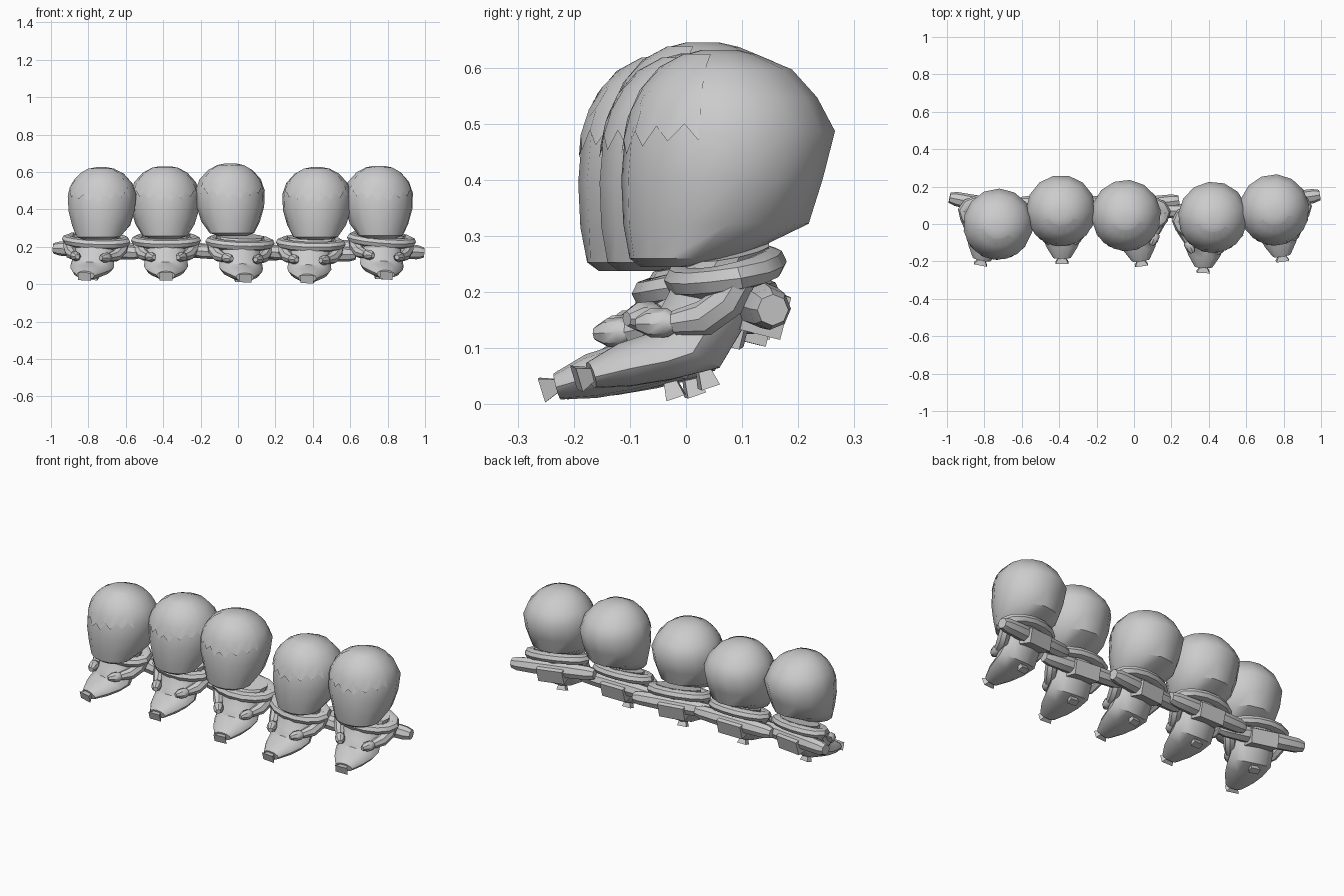
import bpy, bmesh, math
from math import sin, cos, pi, radians
from mathutils import Vector, Matrix

if "Cube" in bpy.data.objects:
    bpy.data.objects.remove(bpy.data.objects["Cube"], do_unlink=True)

GREY = (0.6, 0.6, 0.6, 1)
mat = bpy.data.materials.new("plain_grey")
mat.use_nodes = True
mat.diffuse_color = GREY
mat.node_tree.nodes["Principled BSDF"].inputs["Base Color"].default_value = GREY


def finish(name, bm, matrix, angle=40):
    bmesh.ops.recalc_face_normals(bm, faces=bm.faces[:])
    mesh = bpy.data.meshes.new(name)
    bm.to_mesh(mesh)
    bm.free()
    mesh.transform(matrix)
    mesh.materials.append(mat)
    obj = bpy.data.objects.new(name, mesh)
    bpy.context.collection.objects.link(obj)
    bpy.ops.object.select_all(action="DESELECT")
    obj.select_set(True)
    bpy.context.view_layer.objects.active = obj
    bpy.ops.object.shade_smooth_by_angle(angle=radians(angle))


def loft(bm, rings, wrap=True, closed=False):
    """Skin a list of point rings; open lofts get end caps."""
    rows = [[bm.verts.new(p) for p in ring] for ring in rings]
    n = len(rows[0])
    pairs = list(zip(rows, rows[1:])) + ([(rows[-1], rows[0])] if closed else [])
    for a, b in pairs:
        for i in range(n if wrap else n - 1):
            j = (i + 1) % n
            bm.faces.new((a[i], a[j], b[j], b[i]))
    if wrap and not closed:
        bm.faces.new(rows[0])
        bm.faces.new(rows[-1])


def tube(bm, points, radii, sides=8, closed=False, flat=1.0):
    """Round tube along a path, optionally flattened in height."""
    pts = [Vector(p) for p in points]
    n = len(pts)
    rings = []
    for i, p in enumerate(pts):
        nxt = pts[(i + 1) % n] if closed else pts[min(i + 1, n - 1)]
        prv = pts[i - 1] if closed else pts[max(i - 1, 0)]
        d = (nxt - prv).normalized()
        side = d.cross(Vector((0, 0, 1))).normalized()
        up = side.cross(d) * flat
        rings.append([p + radii[i] * (side * cos(2 * pi * k / sides) + up * sin(2 * pi * k / sides))
                      for k in range(sides)])
    loft(bm, rings, closed=closed)


def block(bm, center, size, tilt=0.0, flare=1.0):
    """Four-sided block whose -y end is scaled by flare."""
    hx, hy, hz = (s / 2 for s in size)
    rot = Matrix.Translation(center) @ Matrix.Rotation(tilt, 4, "X")
    loft(bm, [[rot @ Vector((sx * hx * f, y, sz * hz * f))
               for sx, sz in ((-1, -1), (1, -1), (1, 1), (-1, 1))]
              for y, f in ((hy, 1), (-hy, flare))])


# Head rings: height, half width, front y, rear y
HEAD = [(.243, .075, -.08, .0), (.258, .12, -.1, .09), (.32, .158, -.112, .22),
        (.40, .182, -.115, .245), (.485, .187, -.108, .267), (.545, .165, -.088, .235),
        (.595, .12, -.05, .19), (.622, .07, .0, .125), (.63, .03, .03, .09)]


def head_point(row, angle, grow=0.0):
    """Point on the head at a fractional ring row; angle 0 faces front."""
    i = min(int(row), len(HEAD) - 2)
    z, w, front, rear = (a + (b - a) * (row - i) for a, b in zip(HEAD[i], HEAD[i + 1]))
    mid = front + (rear - front) * .5
    depth = (rear - front) * .5 + grow
    return Vector(((w + grow) * sin(angle), mid - depth * cos(angle), z + grow * .3))


def build_head(name, matrix):
    bm = bmesh.new()
    sides = 14
    loft(bm, [[head_point(r, 2 * pi * (k + .5) / sides) for k in range(sides)]
              for r in range(len(HEAD))])
    finish(name + "head", bm, matrix)
    # Fringe with a jagged lower edge
    bm = bmesh.new()
    cols = 15
    columns = []
    for k in range(cols):
        a = radians(-65 + 130 * k / (cols - 1))
        low = 3.4 + (.4 if k % 2 else 0) + .4 * abs(sin(a * 1.5))
        columns.append([head_point(low + (7 - low) * t / 4, a, .003) for t in range(5)])
    loft(bm, columns, wrap=False)
    finish(name + "fringe", bm, matrix)


# Body sections: y, z, lean of the section, half width, half thickness
BODY = [(.05, .262, 12, .13, .075), (.03, .205, 5, .108, .082), (.005, .145, -3, .112, .082),
        (-.03, .09, -28, .118, .075), (-.075, .074, -62, .108, .046),
        (-.135, .06, -75, .085, .04), (-.195, .042, -75, .048, .024)]


def build_body(name, matrix):
    bm = bmesh.new()
    sides = 12
    rings = []
    for y, z, lean, w, t in BODY:
        lean = radians(lean)
        rings.append([Vector((w * cos(a), y + t * sin(a) * cos(lean), z + t * sin(a) * sin(lean)))
                      for a in (2 * pi * k / sides for k in range(sides))])
    loft(bm, rings)
    finish(name + "body", bm, matrix)

    # Collar looping round the neck, higher at the back
    bm = bmesh.new()
    n = 14
    loop = [(.155 * cos(a), .045 + .075 * sin(a), .228 + .02 * sin(a))
            for a in (2 * pi * k / n for k in range(n))]
    tube(bm, loop, [.032] * n, closed=True, flat=.85)
    finish(name + "collar", bm, matrix)

    # Arms with rounded hands
    for s, side in ((1, "left_"), (-1, "right_")):
        bm = bmesh.new()
        tube(bm, [(s * .15, .05, .225), (s * .142, .03, .185), (s * .12, -.01, .152),
                  (s * .095, -.06, .142)], [.028, .032, .032, .022])
        finish(name + side + "arm", bm, matrix)
        bm = bmesh.new()
        tube(bm, [(s * .1, -.055, .142), (s * .09, -.072, .142), (s * .075, -.1, .14),
                  (s * .064, -.122, .138)], [.014, .026, .026, .013])
        finish(name + side + "hand", bm, matrix)

    # Bar running sideways behind the back
    bm = bmesh.new()
    tube(bm, [(x, .095, .175) for x in (-.24, -.205, -.1, .1, .205, .24)],
         [.028, .038, .042, .042, .038, .028])
    finish(name + "bar", bm, matrix)

    # Back block, toe flare and seat flare
    for part, args in (("back_block", ((0, .107, .157), (.15, .075, .078), -.25)),
                       ("toe_flare", ((0, -.207, .04), (.035, .03, .022), .3, 2.0)),
                       ("seat_flare", ((0, .01, .043), (.028, .045, .018), 1.9, 1.9))):
        bm = bmesh.new()
        block(bm, *args)
        finish(name + part, bm, matrix, 20)


def place(x, y, z, yaw, roll):
    pivot = Matrix.Translation((0, 0, .17))
    return (Matrix.Translation((x, y, z)) @ Matrix.Rotation(yaw, 4, "Z")
            @ pivot @ Matrix.Rotation(roll, 4, "Y") @ pivot.inverted())


# Body placement, then head placement: x, y, z, yaw, roll
FIGURES = [((-.77, .0, .005, -.2, .05), (-.745, -.075, -.005, -.25, .0)),
           ((-.385, .015, .005, .0, .0), (-.39, -.005, .0, .0, .0)),
           ((.015, .0, -.005, .13, .03), (-.033, -.03, .015, .12, .0)),
           ((.385, -.035, -.01, -.05, .03), (.415, -.04, -.005, -.1, .0)),
           ((.77, .025, .01, .15, .07), (.762, .0, .002, .15, .0))]
for number, (body, head) in enumerate(FIGURES, 1):
    build_body(f"figure_{number}_", place(*body))
    build_head(f"figure_{number}_", place(*head))
